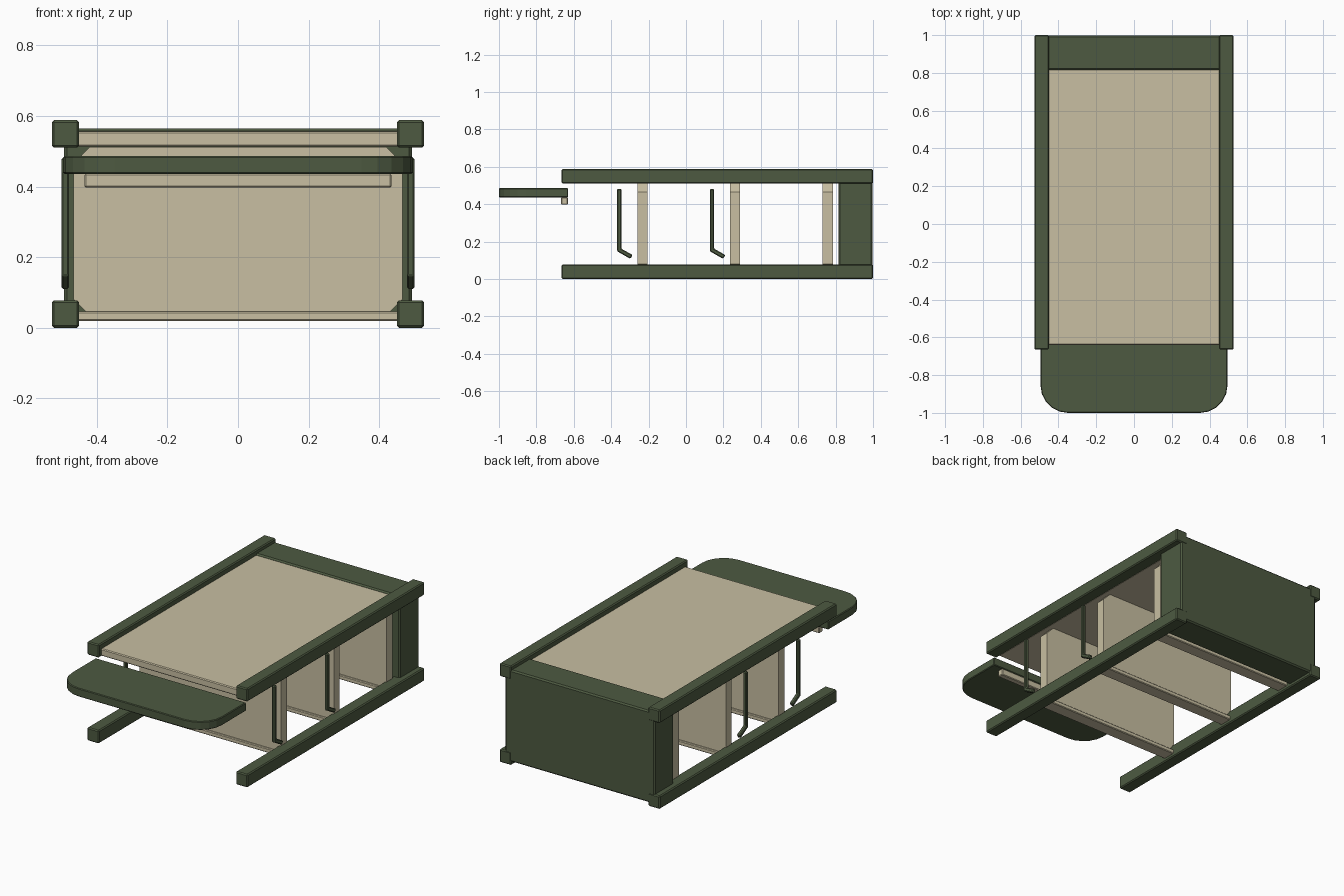
import bpy, bmesh
from math import cos, sin, pi
from mathutils import Vector

if "Cube" in bpy.data.objects:
    bpy.data.objects.remove(bpy.data.objects["Cube"], do_unlink=True)


def material(name, rgb):
    m = bpy.data.materials.new(name)
    m.use_nodes = True
    m.diffuse_color = (*rgb, 1)
    m.node_tree.nodes["Principled BSDF"].inputs["Base Color"].default_value = (*rgb, 1)
    return m


GREEN = material("olive green", (0.075, 0.102, 0.053))
BEIGE = material("warm beige", (0.58, 0.52, 0.36))


def prism(name, points, extrude, mat, bevel=0.004):
    """Extrude a planar outline along a vector and soften its edges."""
    bm = bmesh.new()
    face = bm.faces.new([bm.verts.new(p) for p in points])
    grown = bmesh.ops.extrude_face_region(bm, geom=[face])["geom"]
    bmesh.ops.translate(bm, vec=Vector(extrude),
                        verts=[g for g in grown if isinstance(g, bmesh.types.BMVert)])
    bmesh.ops.recalc_face_normals(bm, faces=bm.faces)
    mesh = bpy.data.meshes.new(name)
    bm.to_mesh(mesh)
    bm.free()
    mesh.materials.append(mat)
    obj = bpy.data.objects.new(name, mesh)
    bpy.context.collection.objects.link(obj)
    if bevel:
        mod = obj.modifiers.new("soft edges", 'BEVEL')
        mod.width = bevel
        mod.segments = 1
        mod.limit_method = 'ANGLE'
    return obj


def box(name, x, y, z, mat, bevel=0.004):
    points = [(x[0], y[0], z[0]), (x[1], y[0], z[0]), (x[1], y[1], z[0]), (x[0], y[1], z[0])]
    return prism(name, points, (0, 0, z[1] - z[0]), mat, bevel)


# Four long rails
for side, s in (("left", 1), ("right", -1)):
    for level, z in (("lower", 0), ("upper", 0.51)):
        x = sorted((s * 0.45, s * 0.527))
        box(f"{level}_rail_{side}", x, (-0.665, 1), (z, z + 0.078), GREEN, 0.006)

# Solid end block and the top panel between the rails
box("end_block", (-0.492, 0.492), (0.815, 0.998), (0.02, 0.565), GREEN, 0.008)
box("top_panel", (-0.455, 0.455), (-0.64, 0.82), (0.513, 0.556), BEIGE, 0.005)

# Upright dividers with clipped corners, each on a floor slat
for i, y in enumerate((-0.26, 0.235, 0.73)):
    right_half = [(0.43, 0.045), (0.465, 0.08), (0.465, 0.465), (0.42, 0.512)]
    outline = right_half + [(-x, z) for x, z in reversed(right_half)]
    prism(f"divider_{i + 1}", [(x, y, z) for x, z in outline], (0, 0.055, 0), BEIGE, 0)
    box(f"floor_slat_{i + 1}", (-0.455, 0.455), (y - 0.012, y + 0.067),
        (0.02, 0.046), BEIGE, 0.004)

# Bent hanging bars on both sides
for side, x in (("left", 0.478), ("right", -0.5)):
    for i, y in enumerate((-0.368, 0.128)):
        outline = [(0, 0.482), (0, 0.148), (0.07, 0.108), (0.083, 0.128),
                   (0.022, 0.162), (0.022, 0.482)]
        prism(f"hanging_bar_{side}_{i + 1}", [(x, y + dy, z) for dy, z in outline],
              (0.022, 0, 0), GREEN, 0.005)

# Front shelf with rounded outer corners, and the cleat under it
radius = 0.145
corner = [(0.495 - radius + radius * sin(a), -1 + radius - radius * cos(a))
          for a in (k * pi / 10 for k in range(6))]
half = corner + [(0.495, -0.63)]
outline = half + [(-x, y) for x, y in reversed(half)]
prism("front_shelf", [(x, y, 0.436) for x, y in outline], (0, 0, 0.05), GREEN, 0.004)
box("shelf_cleat", (-0.434, 0.434), (-0.668, -0.632), (0.397, 0.437), BEIGE, 0.004)
